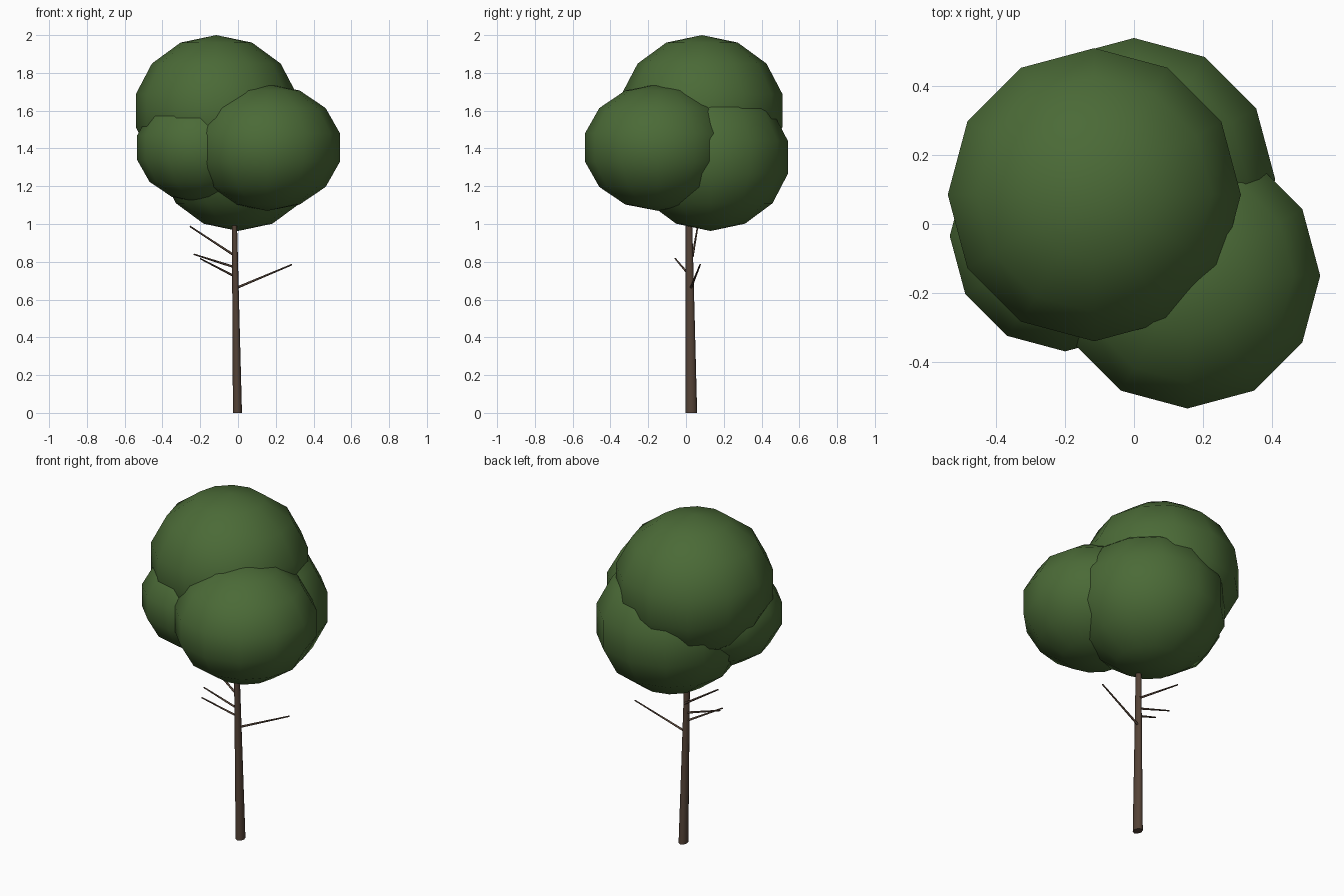
import bpy
import bmesh
from mathutils import Matrix, Vector

if "Cube" in bpy.data.objects:
    bpy.data.objects.remove(bpy.data.objects["Cube"], do_unlink=True)


def make_material(name, rgb):
    mat = bpy.data.materials.new(name)
    mat.use_nodes = True
    mat.diffuse_color = (*rgb, 1)
    mat.node_tree.nodes["Principled BSDF"].inputs["Base Color"].default_value = (*rgb, 1)
    return mat


leaf_green = make_material("leaf_green", (0.07, 0.145, 0.038))
bark_brown = make_material("bark_brown", (0.09, 0.056, 0.038))


def finish(name, bm, mat, smooth_all=False):
    """Turn a bmesh into an object; end caps of limbs stay flat."""
    mesh = bpy.data.meshes.new(name)
    for face in bm.faces:
        face.smooth = smooth_all or len(face.verts) == 4
    if not smooth_all:
        for edge in bm.edges:
            edge.smooth = all(len(f.verts) == 4 for f in edge.link_faces)
    bm.to_mesh(mesh)
    bm.free()
    mesh.materials.append(mat)
    obj = bpy.data.objects.new(name, mesh)
    bpy.context.collection.objects.link(obj)
    return obj


def leaf_ball(name, centre, radius, height):
    """Slightly flattened low-poly sphere."""
    bm = bmesh.new()
    bmesh.ops.create_uvsphere(bm, u_segments=12, v_segments=7, radius=1)
    bm.transform(Matrix.Translation(centre) @ Matrix.Diagonal((radius, radius, height, 1)))
    finish(name, bm, leaf_green, smooth_all=True)


def limb(name, start, end, r_start, r_end, sides):
    """Tapered rod between two points."""
    start, end = Vector(start), Vector(end)
    axis = end - start
    bm = bmesh.new()
    bmesh.ops.create_cone(bm, cap_ends=True, segments=sides, radius1=r_start,
                          radius2=r_end, depth=axis.length)
    turn = axis.to_track_quat("Z", "Y").to_matrix().to_4x4()
    bm.transform(Matrix.Translation((start + end) / 2) @ turn)
    return finish(name, bm, bark_brown)


# Foliage
leaf_ball("foliage_top", (-0.115, 0.085, 1.6), 0.436, 0.40)
leaf_ball("foliage_front", (0.155, -0.15, 1.405), 0.395, 0.335)
leaf_ball("foliage_back", (0, 0.13, 1.353), 0.42, 0.39)
leaf_ball("foliage_side", (-0.2, -0.035, 1.404), 0.343, 0.29)

# Trunk: leaning, tapered, deeper than wide
bm = bmesh.new()
bmesh.ops.create_cone(bm, cap_ends=True, segments=8, radius1=1, radius2=0.48, depth=1.2)
for v in bm.verts:
    top = v.co.z > 0
    v.co.x = v.co.x * 0.024 + (-0.022 if top else -0.003)
    v.co.y = v.co.y * 0.031 + (0.013 if top else 0.028)
    v.co.z += 0.6
finish("trunk", bm, bark_brown)

# Bare branches: start and tip
branches = [
    ((-0.012, 0.025, 0.66), (0.285, 0.075, 0.785)),
    ((-0.012, 0.025, 0.72), (-0.2, -0.057, 0.817)),
    ((-0.014, 0.02, 0.77), (-0.235, 0.015, 0.84)),
    ((-0.014, 0.035, 0.83), (-0.255, 0.062, 0.988)),
]
for i, (start, tip) in enumerate(branches, 1):
    limb(f"branch_{i}", start, tip, 0.0065, 0.004, 6)
